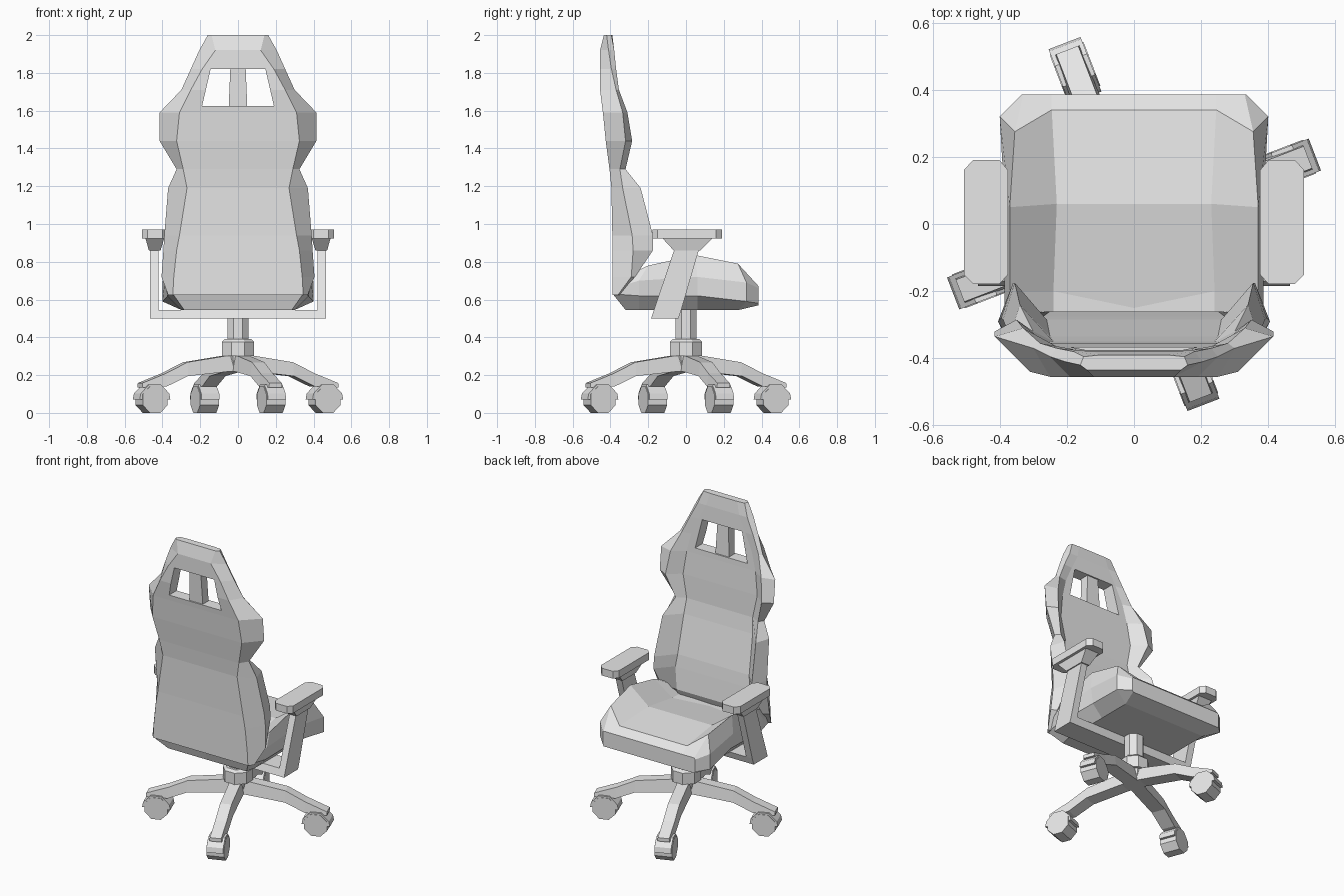
import bpy, bmesh, math
from mathutils import Matrix, Vector

default = bpy.data.objects.get("Cube")
if default:
    bpy.data.objects.remove(default, do_unlink=True)

GREY = (0.8, 0.8, 0.8, 1.0)
grey = bpy.data.materials.new("plain_grey")
grey.use_nodes = True
grey.diffuse_color = GREY
for node in grey.node_tree.nodes:
    if node.type == "BSDF_PRINCIPLED":
        node.inputs["Base Color"].default_value = GREY


def finish(name, bm, turn=0.0):
    """Turn a bmesh into a flat-shaded grey object, spun about z."""
    bmesh.ops.recalc_face_normals(bm, faces=bm.faces)
    bm.transform(Matrix.Rotation(turn, 4, "Z"))
    mesh = bpy.data.meshes.new(name)
    bm.to_mesh(mesh)
    bm.free()
    mesh.materials.append(grey)
    obj = bpy.data.objects.new(name, mesh)
    bpy.context.collection.objects.link(obj)
    return obj


def bridge(bm, rings, closed):
    """Skin a run of equal-length vertex rings and cap both ends."""
    for a, b in zip(rings, rings[1:]):
        count = len(a)
        for i in range(count if closed else count - 1):
            j = (i + 1) % count
            bm.faces.new((a[i], a[j], b[j], b[i]))
    bm.faces.new(rings[0])
    bm.faces.new(rings[-1])


def mirrored_loft(name, sections, turn=0.0):
    """Loft half sections that start and end on x = 0, then mirror them."""
    bm = bmesh.new()
    bridge(bm, [[bm.verts.new(p) for p in s] for s in sections], False)
    bmesh.ops.mirror(bm, geom=bm.verts[:] + bm.edges[:] + bm.faces[:],
                     axis="X", merge_dist=0.0005)
    return finish(name, bm, turn)


def closed_loft(name, sections, turn=0.0):
    bm = bmesh.new()
    bridge(bm, [[bm.verts.new(p) for p in s] for s in sections], True)
    return finish(name, bm, turn)


def block(name, low, high):
    """Box between two level rectangles (z, x0, x1, y0, y1)."""
    def rectangle(z, xa, xb, ya, yb):
        return [(xa, ya, z), (xb, ya, z), (xb, yb, z), (xa, yb, z)]
    return closed_loft(name, [rectangle(*low), rectangle(*high)])


def octagon_post(name, rings):
    """Upright eight-sided post from (z, half width across flats) rings."""
    def ring(z, flat):
        r = flat / math.cos(math.pi / 8)
        return [(r * math.cos(a), r * math.sin(a), z)
                for a in (math.pi / 8 * (2 * i + 1) for i in range(8))]
    return closed_loft(name, [ring(*r) for r in rings])


# Seat cushion with raised side bolsters, front to back
seat = [
    [(0, .385, .57), (.33, .385, .57), (.335, .385, .58), (.335, .385, .66),
     (.33, .385, .67), (.245, .385, .67), (0, .385, .67)],
    [(0, .28, .545), (.3, .28, .545), (.4, .32, .59), (.4, .32, .69),
     (.355, .275, .79), (.245, .34, .71), (0, .34, .71)],
    [(0, .06, .545), (.3, .06, .545), (.37, .06, .62), (.385, .06, .72),
     (.37, .05, .835), (.23, .06, .735), (0, .06, .735)],
    [(0, -.25, .545), (.3, -.25, .545), (.375, -.25, .62), (.385, -.25, .7),
     (.37, -.2, .78), (.24, -.2, .69), (0, -.25, .68)],
    [(0, -.32, .545), (.285, -.32, .545), (.345, -.388, .63), (.35, -.38, .66),
     (.34, -.37, .7), (.24, -.37, .68), (0, -.37, .68)],
]
mirrored_loft("seat_cushion", seat)

# Backrest: height, back panel edge, outer edge, front bolster, inner crease
back_levels = [
    (.625, .345, -.39, .37, -.36, .33, -.34, .25, -.3),
    (.72, .34, -.39, .405, -.29, .37, -.27, .25, -.26),
    (.86, .325, -.39, .395, -.28, .36, -.175, .27, -.275),
    (.94, .31, -.39, .39, -.285, .355, -.175, .26, -.285),
    (1.19, .27, -.395, .37, -.335, .34, -.24, .25, -.335),
    (1.29, .29, -.405, .325, -.35, .3, -.32, .24, -.35),
    (1.44, .325, -.425, .415, -.32, .35, -.285, .27, -.355),
    (1.59, .31, -.44, .415, -.335, .33, -.31, .25, -.365),
    (1.71, .25, -.455, .3, -.37, .28, -.355, .22, -.37),
    (1.82, .19, -.455, .25, -.395, .23, -.37, .17, -.375),
    (1.92, .12, -.455, .205, -.41, .18, -.38, .12, -.38),
    (2.0, .14, -.435, .16, -.42, .15, -.395, .1, -.39),
]
sections = []
for z, xb, yb, xo, yo, xf, yf, xi, yi in back_levels:
    sections.append([(0, yb, z), (xb, yb, z), (xo, yo, z),
                     (xf, yf, z), (xi, yi, z), (0, yi, z)])
backrest = mirrored_loft("backrest", sections)

# Opening below the headrest, split by a slim centre bar
cutter = block("opening_cutter", (1.625, -.19, .19, -.6, -.2),
               (1.82, -.145, .145, -.6, -.2))
cutter.hide_render = True
cut = backrest.modifiers.new("opening", "BOOLEAN")
cut.operation = "DIFFERENCE"
cut.solver = "EXACT"
cut.object = cutter
bpy.context.view_layer.objects.active = backrest
bpy.ops.object.modifier_apply(modifier=cut.name)
bpy.data.objects.remove(cutter, do_unlink=True)
block("opening_bar", (1.6, -.05, .05, -.435, -.375),
      (1.84, -.04, .04, -.445, -.385))

# Armrests: slanted struts joined by a bar under the seat
block("arm_crossbar", (.5, -.465, .465, -.185, -.04),
      (.545, -.465, .465, -.17, -.025))
for side, s in (("left", 1), ("right", -1)):
    block(side + "_arm_strut", (.545, .42 * s, .465 * s, -.17, -.025),
          (.87, .42 * s, .465 * s, -.06, .07))
    block(side + "_arm_bracket", (.86, .41 * s, .472 * s, -.065, .075),
          (.925, .39 * s, .49 * s, -.125, .14))
    pad = []
    for z in (.922, .97):
        pad.append([(x * s, y, z) for x, y in (
            (.375, -.15), (.4, -.178), (.48, -.178), (.507, -.15),
            (.507, .16), (.48, .19), (.4, .19), (.375, .16))])
    closed_loft(side + "_arm_pad", pad)

# Gas column and hub
octagon_post("column", [(.38, .055), (.56, .055)])
octagon_post("hub", [(.22, .05), (.3, .065), (.3, .085), (.375, .085), (.39, .07)])

# Four splayed legs, each with a hooded caster
leg = []
for r, top, bottom, w_top, w_low in (
        (0, .305, .22, .035, .045), (.06, .305, .22, .035, .045),
        (.3, .268, .195, .035, .045), (.42, .21, .14, .035, .042),
        (.555, .158, .135, .035, .038)):
    leg.append([(0, r, bottom), (w_low, r, bottom), (w_top, r, top), (0, r, top)])

CASTER_R, CASTER_Z, HALF_WIDTH = .49, .07, .054


def wheel_ring(x, radius, angles):
    return [(x, CASTER_R + radius * math.cos(a), CASTER_Z + radius * math.sin(a))
            for a in angles]


full = [math.pi / 8 * (2 * i + 1) for i in range(8)]
upper = [0] + full[:4] + [math.pi]
for k, place in enumerate(("right_front", "front", "left_back", "back")):
    turn = math.radians(21 - 90 + 90 * k)
    mirrored_loft("leg_" + place, leg, turn)
    closed_loft("wheel_" + place,
                [wheel_ring(x, .076, full) for x in (-HALF_WIDTH, HALF_WIDTH)], turn)
    hood = HALF_WIDTH - .003
    closed_loft("caster_hood_" + place,
                [wheel_ring(x, .087, upper) for x in (-hood, hood)], turn)
